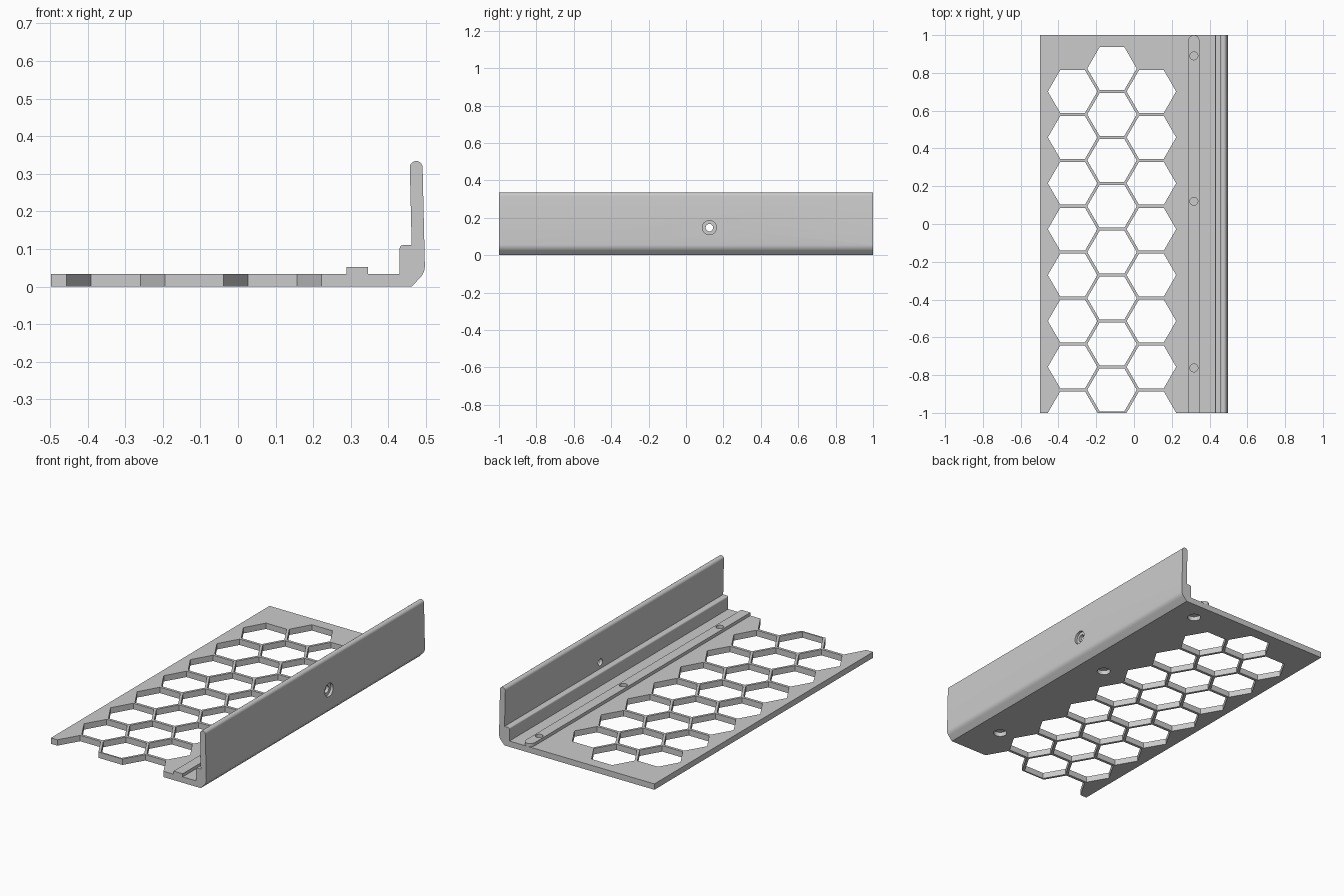
import bpy, bmesh, math
from mathutils import Matrix

cube = bpy.data.objects.get("Cube")
if cube:
    bpy.data.objects.remove(cube)

grey = bpy.data.materials.new("light grey plastic")
grey.use_nodes = True
COLOR = (0.6, 0.6, 0.6, 1)
grey.diffuse_color = COLOR
grey.node_tree.nodes["Principled BSDF"].inputs["Base Color"].default_value = COLOR


def finish(name, bm):
    bmesh.ops.recalc_face_normals(bm, faces=bm.faces)
    mesh = bpy.data.meshes.new(name)
    bm.to_mesh(mesh)
    bm.free()
    mesh.materials.append(grey)
    ob = bpy.data.objects.new(name, mesh)
    bpy.context.collection.objects.link(ob)
    return ob


def extrude(name, points, offset):
    bm = bmesh.new()
    face = bm.faces.new([bm.verts.new(p) for p in points])
    geom = bmesh.ops.extrude_face_region(bm, geom=[face])["geom"]
    verts = [g for g in geom if isinstance(g, bmesh.types.BMVert)]
    bmesh.ops.translate(bm, verts=verts, vec=offset)
    return finish(name, bm)


def arc(cx, cy, r, start, end, steps):
    angles = [math.radians(start + (end - start) * i / steps) for i in range(steps + 1)]
    return [(cx + r * math.cos(a), cy + r * math.sin(a)) for a in angles]


def cutter(name, centers, radius, depth, sides, axis="Z"):
    # A quarter turn about z points hexagons along x; about y it lays cylinders along x
    turn = Matrix.Rotation(math.pi / 2, 4, axis)
    bm = bmesh.new()
    for center in centers:
        bmesh.ops.create_cone(bm, cap_ends=True, segments=sides, radius1=radius, radius2=radius,
                              depth=depth, matrix=Matrix.Translation(center) @ turn)
    ob = finish(name, bm)
    ob.hide_render = True
    ob.hide_set(True)
    return ob


def cut(ob, tool):
    mod = ob.modifiers.new(tool.name, "BOOLEAN")
    mod.operation = "DIFFERENCE"
    mod.solver = "EXACT"
    mod.object = tool


# Plate, ledge and upright wall share one cross-section
profile = [(-0.498, 0), (0.462, 0)]
profile += arc(0.452, 0.055, 0.045, -42, 0, 8)
profile += arc(0.474, 0.317, 0.017, 2, 178, 12)
profile += [(0.462, 0.110)] + arc(0.438, 0.102, 0.008, 90, 180, 4) + [(0.430, 0.034), (-0.498, 0.034)]
body = extrude("tray_body", [(x, -1, z) for x, z in profile], (0, 2, 0))

# Raised rail with a rounded back end
outline = [(0.288, -1), (0.346, -1)] + arc(0.317, 0.971, 0.029, 0, 180, 16)
rail = extrude("rail", [(x, y, 0.034) for x, y in outline], (0, 0, 0.018))

# Honeycomb openings: three staggered columns of eight
PITCH = 0.243
hexes = []
for column in range(3):
    top_row = 0.823 if column == 1 else 0.7015
    hexes += [(-0.325 + 0.2085 * column, top_row - PITCH * row, 0.017) for row in range(8)]
cut(body, cutter("honeycomb_cutter", hexes, 0.131, 0.2, 6))

# Screw hole with a recess on the outside of the wall
cut(body, cutter("wall_hole_cutter", [(0.48, 0.125, 0.147)], 0.02, 0.2, 32, "Y"))
cut(body, cutter("wall_recess_cutter", [(0.53, 0.125, 0.147)], 0.038, 0.1, 32, "Y"))

# Blind holes in the rail, with wider pockets beneath the plate
HOLE_ROWS = (0.89, 0.12, -0.762)
cut(rail, cutter("rail_hole_cutter", [(0.317, y, 0.06) for y in HOLE_ROWS], 0.021, 0.1, 32))
cut(body, cutter("pocket_cutter", [(0.317, y, 0) for y in HOLE_ROWS], 0.036, 0.05, 32))

# Round shading on fillets and holes only
for ob in (body, rail):
    bpy.ops.object.select_all(action="DESELECT")
    ob.select_set(True)
    bpy.context.view_layer.objects.active = ob
    bpy.ops.object.shade_smooth_by_angle(angle=math.radians(30))
